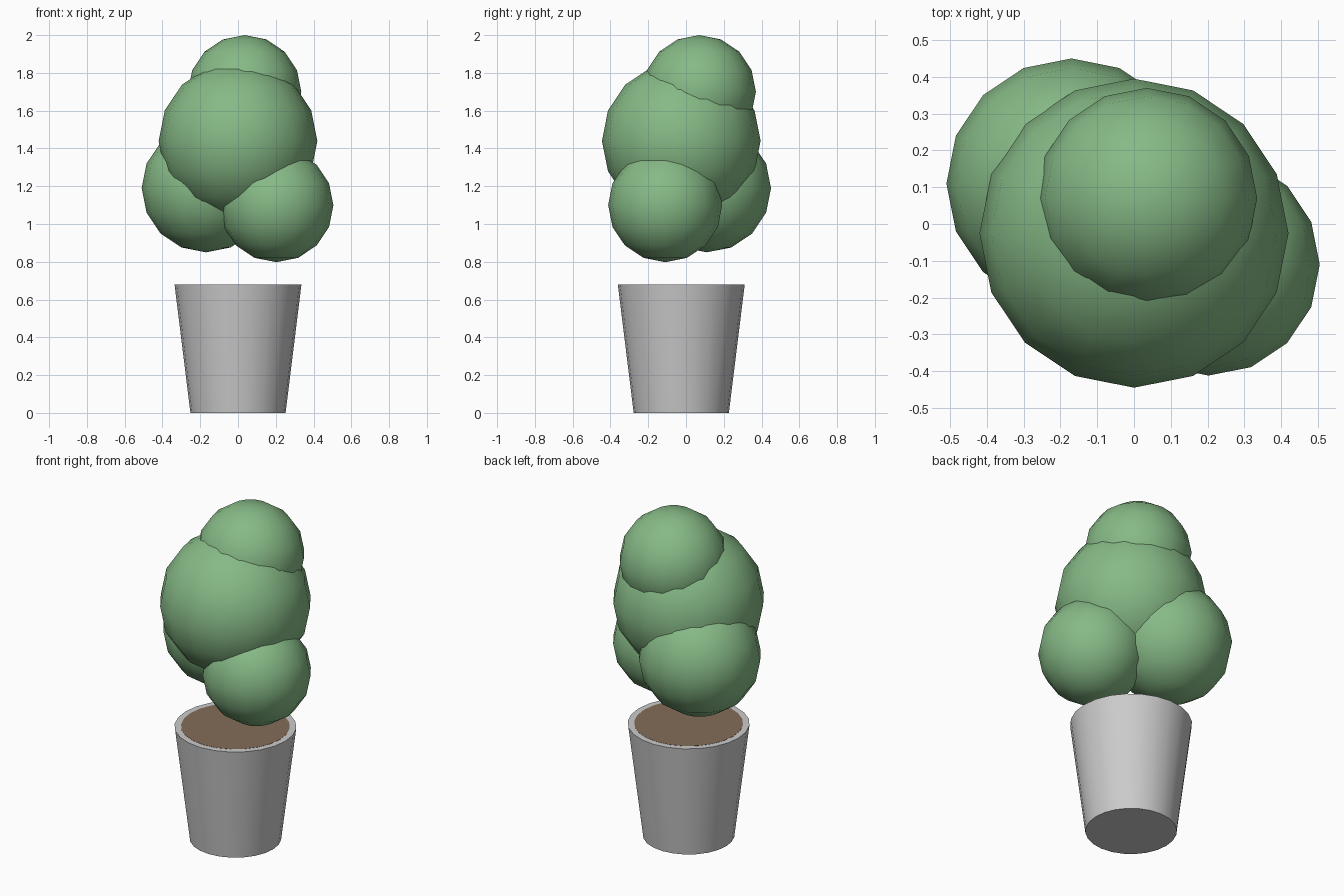
import bpy, math

if "Cube" in bpy.data.objects:
    bpy.data.objects.remove(bpy.data.objects["Cube"])


def paint(obj, name, color):
    mat = bpy.data.materials.get(name) or bpy.data.materials.new(name)
    mat.diffuse_color = color
    mat.use_nodes = True
    mat.node_tree.nodes["Principled BSDF"].inputs["Base Color"].default_value = mat.diffuse_color
    obj.data.materials.append(mat)


def tapered(name, r_low, r_high, z_low, z_high, fill='TRIFAN'):
    bpy.ops.mesh.primitive_cone_add(
        vertices=24, radius1=r_low, radius2=r_high, depth=z_high - z_low,
        end_fill_type=fill, location=(0, CENTRE_Y, (z_low + z_high) / 2))
    obj = bpy.context.object
    obj.name = name
    bpy.ops.object.shade_smooth_by_angle(angle=math.radians(40))
    return obj


CENTRE_Y = -0.025

# Tapered pot
tapered("pot", 0.252, 0.336, 0.0, 0.68)

# Soil disc, practically flush with the pot's top
soil = tapered("soil", 0.30, 0.30, 0.64, 0.681)
paint(soil, "soil_brown", (0.23, 0.15, 0.10, 1))

# Rounded foliage clumps: name, centre, radius
CLUMPS = [
    ("foliage_main", (0.0, -0.025, 1.44), 0.42),
    ("foliage_top", (0.035, 0.07, 1.70), 0.30),
    ("foliage_left", (-0.17, 0.11, 1.19), 0.34),
    ("foliage_right", (0.203, -0.11, 1.10), 0.302),
]
for name, centre, radius in CLUMPS:
    bpy.ops.mesh.primitive_uv_sphere_add(
        segments=16, ring_count=8, radius=radius, location=centre)
    clump = bpy.context.object
    clump.name = name
    bpy.ops.object.shade_smooth()
    paint(clump, "leaf_green", (0.24, 0.49, 0.24, 1))
